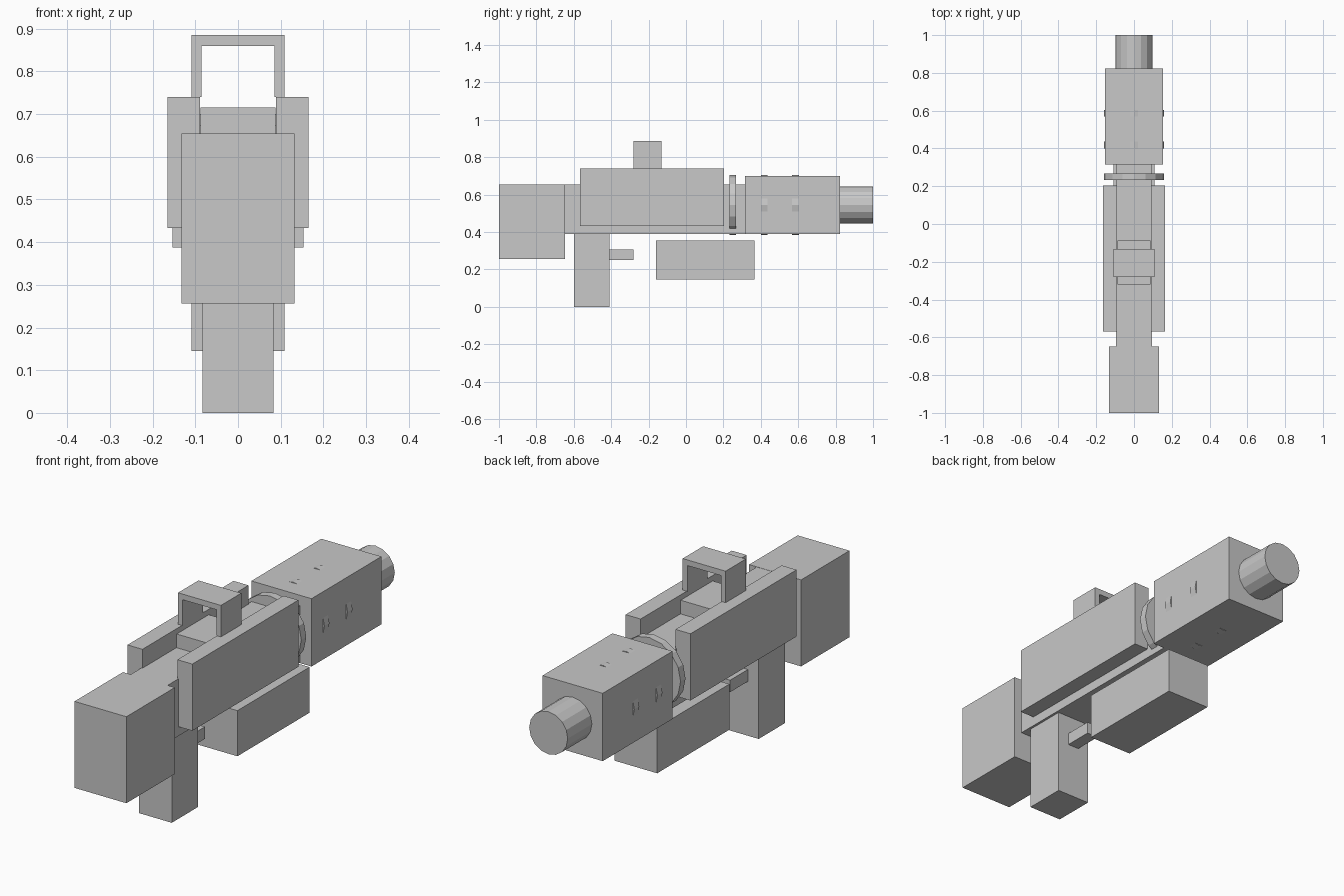
import bpy
import bmesh
from math import pi
from mathutils import Matrix, Vector

cube = bpy.data.objects.get("Cube")
if cube:
    bpy.data.objects.remove(cube, do_unlink=True)

# Single flat grey
grey = bpy.data.materials.new("plain_grey")
grey.use_nodes = True
colour = (0.58, 0.58, 0.58, 1)
grey.diffuse_color = colour
grey.node_tree.nodes["Principled BSDF"].inputs["Base Color"].default_value = colour


def finish(name, bm):
    bmesh.ops.recalc_face_normals(bm, faces=bm.faces)
    mesh = bpy.data.meshes.new(name)
    bm.to_mesh(mesh)
    bm.free()
    mesh.materials.append(grey)
    obj = bpy.data.objects.new(name, mesh)
    bpy.context.collection.objects.link(obj)
    return obj


def box(name, x, y, z):
    """Box from (min, max) ranges."""
    lo, hi = Vector((x[0], y[0], z[0])), Vector((x[1], y[1], z[1]))
    bm = bmesh.new()
    bmesh.ops.create_cube(bm, size=1, matrix=Matrix.Translation((lo + hi) / 2)
                          @ Matrix.Diagonal((*(hi - lo), 1)))
    return finish(name, bm)


def centred_box(name, half_width, y, z):
    return box(name, (-half_width, half_width), y, z)


AXIS_Z = 0.544


def tube(name, radius, y):
    """Sixteen-sided cylinder along y on the barrel axis."""
    bm = bmesh.new()
    bmesh.ops.create_cone(
        bm, cap_ends=True, segments=16, radius1=radius, radius2=radius,
        depth=y[1] - y[0],
        matrix=Matrix.Translation((0, (y[0] + y[1]) / 2, AXIS_Z))
        @ Matrix.Rotation(pi / 2, 4, "X"))
    return finish(name, bm)


# Main body, stock and grip
centred_box("stock", 0.132, (-1, -0.648), (0.256, 0.654))
centred_box("body", 0.094, (-0.648, 0.33), (0.39, 0.653))
centred_box("grip", 0.083, (-0.6, -0.41), (0, 0.39))
centred_box("trigger", 0.028, (-0.41, -0.28), (0.25, 0.305))
centred_box("foregrip", 0.109, (-0.16, 0.365), (0.145, 0.355))
centred_box("top_block", 0.088, (-0.32, -0.087), (0.653, 0.716))

# Side plates
for side, x in (("left", (0.089, 0.165)), ("right", (-0.165, -0.089))):
    box(side + "_plate", x, (-0.568, 0.203), (0.433, 0.74))

# Carry handle: arch profile extruded along y
bm = bmesh.new()
half = [(0.109, 0.74), (0.109, 0.885)]
inner = [(0.086, 0.859), (0.086, 0.74)]
outline = half + [(-x, z) for x, z in reversed(half)]
outline += [(-x, z) for x, z in reversed(inner)] + inner
face = bm.faces.new([bm.verts.new((x, -0.28, z)) for x, z in outline])
ext = bmesh.ops.extrude_face_region(bm, geom=[face])
moved = [v for v in ext["geom"] if isinstance(v, bmesh.types.BMVert)]
bmesh.ops.translate(bm, verts=moved, vec=(0, 0.148, 0))
finish("carry_handle", bm)

# Barrel, shroud and the rings that poke through it
centred_box("barrel_shroud", 0.153, (0.316, 0.824), (0.388, 0.7))
tube("barrel", 0.098, (0.5, 1))
for i in range(3):
    y = 0.25 + 0.168 * i
    tube(f"ring_{i + 1}", 0.16, (y - 0.018, y + 0.018))
